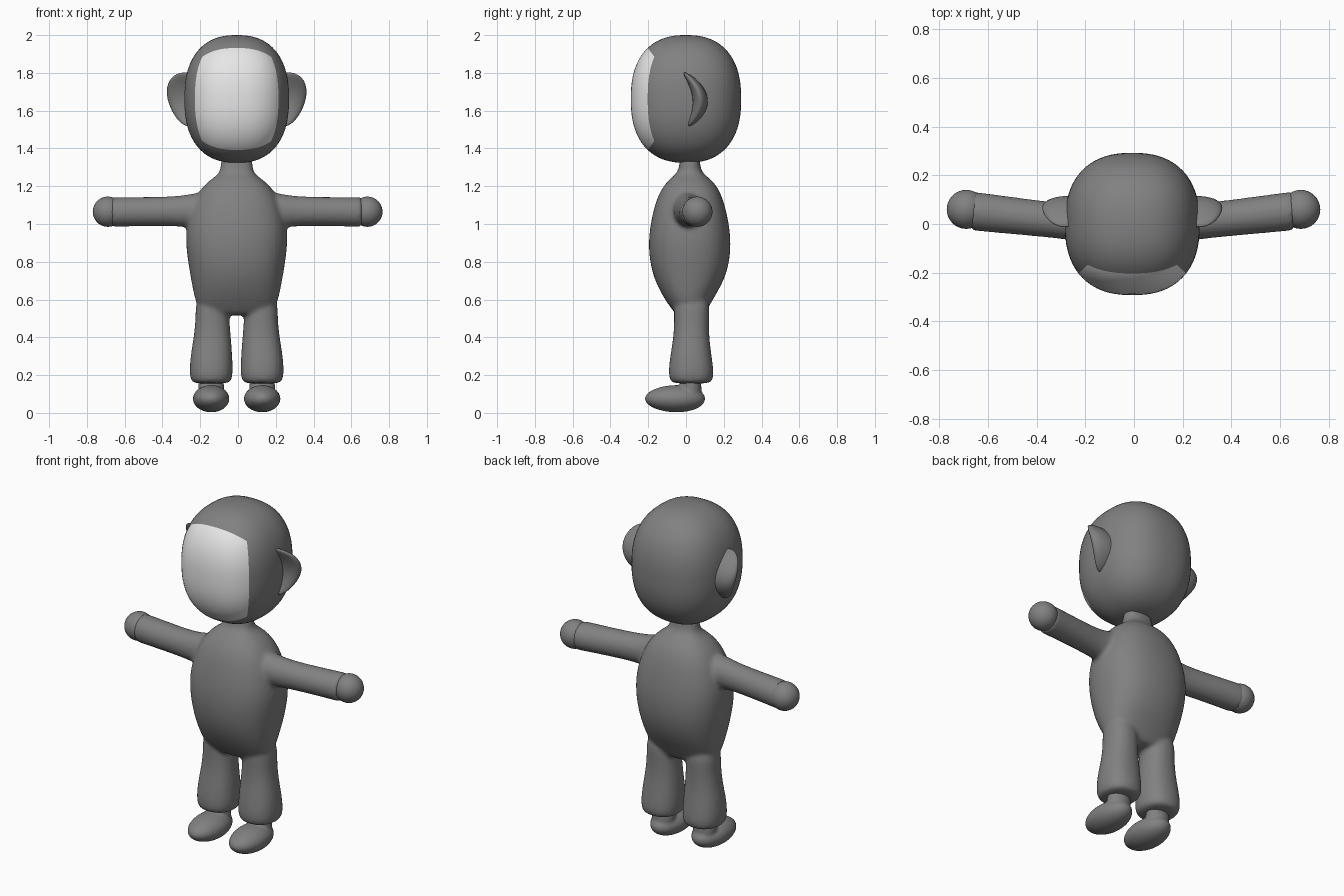
import bpy, bmesh, math
from mathutils import Vector

if "Cube" in bpy.data.objects:
    bpy.data.objects.remove(bpy.data.objects["Cube"], do_unlink=True)

CX = -0.007  # the figure's middle line


def material(name, value):
    mat = bpy.data.materials.new(name)
    mat.use_nodes = True
    color = (value, value, value, 1)
    mat.diffuse_color = color
    mat.node_tree.nodes["Principled BSDF"].inputs["Base Color"].default_value = color
    return mat


SUIT = material("dark grey", 0.22)
FACE = material("light grey", 0.8)


def finish(name, bm, mats, organic=False, voxel=0.012, smooth=4):
    """Turn a bmesh into an object; organic parts are fused and smoothed."""
    bmesh.ops.recalc_face_normals(bm, faces=bm.faces)
    for f in bm.faces:
        f.smooth = True
    mesh = bpy.data.meshes.new(name)
    bm.to_mesh(mesh)
    bm.free()
    for m in mats:
        mesh.materials.append(m)
    obj = bpy.data.objects.new(name, mesh)
    bpy.context.collection.objects.link(obj)
    if organic:
        sub = obj.modifiers.new("Round", 'SUBSURF')
        sub.levels = sub.render_levels = 2
        fuse = obj.modifiers.new("Fuse", 'REMESH')
        fuse.mode = 'VOXEL'
        fuse.voxel_size = voxel
        fuse.use_smooth_shade = True
        soft = obj.modifiers.new("Soften", 'SMOOTH')
        soft.factor = 0.5
        soft.iterations = smooth
    return obj


def loft(bm, rings, power=2.0, along_x=False, side=1, n=16):
    """Closed skin over rings of (position, centre a, centre b, radius a, radius b)."""
    loops = []
    for pos, ca, cb, ra, rb in rings:
        loop = []
        for i in range(n):
            t = math.tau * i / n
            c, s = math.cos(t), math.sin(t)
            a = ca + ra * math.copysign(abs(c) ** (2 / power), c)
            b = cb + rb * math.copysign(abs(s) ** (2 / power), s)
            co = (pos, a, b) if along_x else (a, b, pos)
            loop.append(bm.verts.new((CX + side * co[0], co[1], co[2])))
        loops.append(loop)
    for low, high in zip(loops, loops[1:]):
        for i in range(n):
            j = (i + 1) % n
            bm.faces.new((low[i], low[j], high[j], high[i]))
    for loop in (loops[0], loops[-1]):
        bm.faces.new(loop)


# Head: rounded box whose front panel is the face
def head():
    bm = bmesh.new()
    bmesh.ops.create_cube(bm, size=2)
    bmesh.ops.subdivide_edges(bm, edges=bm.edges, cuts=19, use_grid_fill=True)
    for f in bm.faces:
        f.material_index = int(f.calc_center_median().y < -0.999)
    power = 2.4
    size = Vector((0.277, 0.292, 0.338))
    for v in bm.verts:
        d = Vector([math.tan(c * math.pi / 4) for c in v.co])
        if d.y < 0:
            d.y *= 0.87
        d /= sum(abs(c) ** power for c in d) ** (1 / power)
        v.co = Vector((CX, 0, 1.662)) + d * size
    finish("head", bm, [SUIT, FACE])


# Ears: flattened ovals curling forward at top and bottom
def ear(name, side):
    bm = bmesh.new()
    bmesh.ops.create_uvsphere(bm, u_segments=32, v_segments=20, radius=1)
    for v in bm.verts:
        x, y, z = v.co
        width = 0.1 * (1 + 0.2 * z)
        bend = 0.075 - 0.07 * z * z - 0.012 * z
        v.co = (CX + side * (0.265 + width * x + 0.012 * z), bend + 0.04 * y, 1.66 + 0.142 * z)
    finish(name, bm, [SUIT])


# Body: neck, torso, sleeves and trouser legs fused together
def body():
    bm = bmesh.new()
    torso = [  # height, half width, front, back
        (1.38, .085, -.035, .075), (1.29, .085, -.035, .075), (1.26, .1, -.06, .1),
        (1.22, .165, -.11, .155), (1.14, .23, -.16, .2), (1.0, .272, -.193, .233),
        (.9, .275, -.203, .242), (.8, .263, -.196, .235), (.7, .245, -.17, .205),
        (.6, .226, -.115, .145), (.54, .2, -.07, .11), (.515, .17, -.05, .09)]
    loft(bm, [(z, 0, (f + b) / 2, w, (b - f) / 2) for z, w, f, b in torso], 2.4)
    leg = [(.64, .13, .03, .09, .1), (.5, .128, .03, .09, .093), (.4, .129, .028, .1, .096),
           (.3, .134, .026, .113, .112), (.22, .135, .027, .117, .122),
           (.18, .135, .028, .112, .118), (.16, .135, .028, .1, .106),
           (.155, .135, .028, .06, .06)]
    arm = [(.08, .01, 1.06, .11, .13), (.2, .008, 1.07, .085, .1), (.29, .012, 1.068, .074, .081),
           (.45, .03, 1.066, .077, .078), (.63, .05, 1.064, .081, .08),
           (.655, .053, 1.063, .081, .08), (.667, .055, 1.063, .079, .078)]
    for side in (-1, 1):
        loft(bm, leg, 2.3, side=side)
        loft(bm, arm, 2, along_x=True, side=side)
    finish("body", bm, [SUIT], organic=True)


# Hands: round balls at the sleeve ends
def hand(name, side):
    bm = bmesh.new()
    bmesh.ops.create_uvsphere(bm, u_segments=32, v_segments=20, radius=0.08)
    bmesh.ops.translate(bm, verts=bm.verts, vec=(side * 0.687 - 0.002, 0.06, 1.065))
    finish(name, bm, [SUIT])


# Feet: rounded shoe with an ankle rising into the trouser leg
def foot(name, side):
    bm = bmesh.new()
    bmesh.ops.create_uvsphere(bm, u_segments=24, v_segments=16, radius=1)
    for v in bm.verts:
        x, y, z = v.co
        v.co = (CX + side * (0.135 + 0.098 * x), -0.058 + 0.162 * y,
                0.075 + (0.072 + 0.004 * y) * z)
    loft(bm, [(.08, .135, .03, .068, .06), (.13, .135, .025, .07, .057), (.2, .135, .025, .07, .055)],
         side=side)
    finish(name, bm, [SUIT], organic=True, voxel=0.008)


head()
body()
for label, side in (("left", 1), ("right", -1)):
    ear(label + "_ear", side)
    hand(label + "_hand", side)
    foot(label + "_foot", side)
